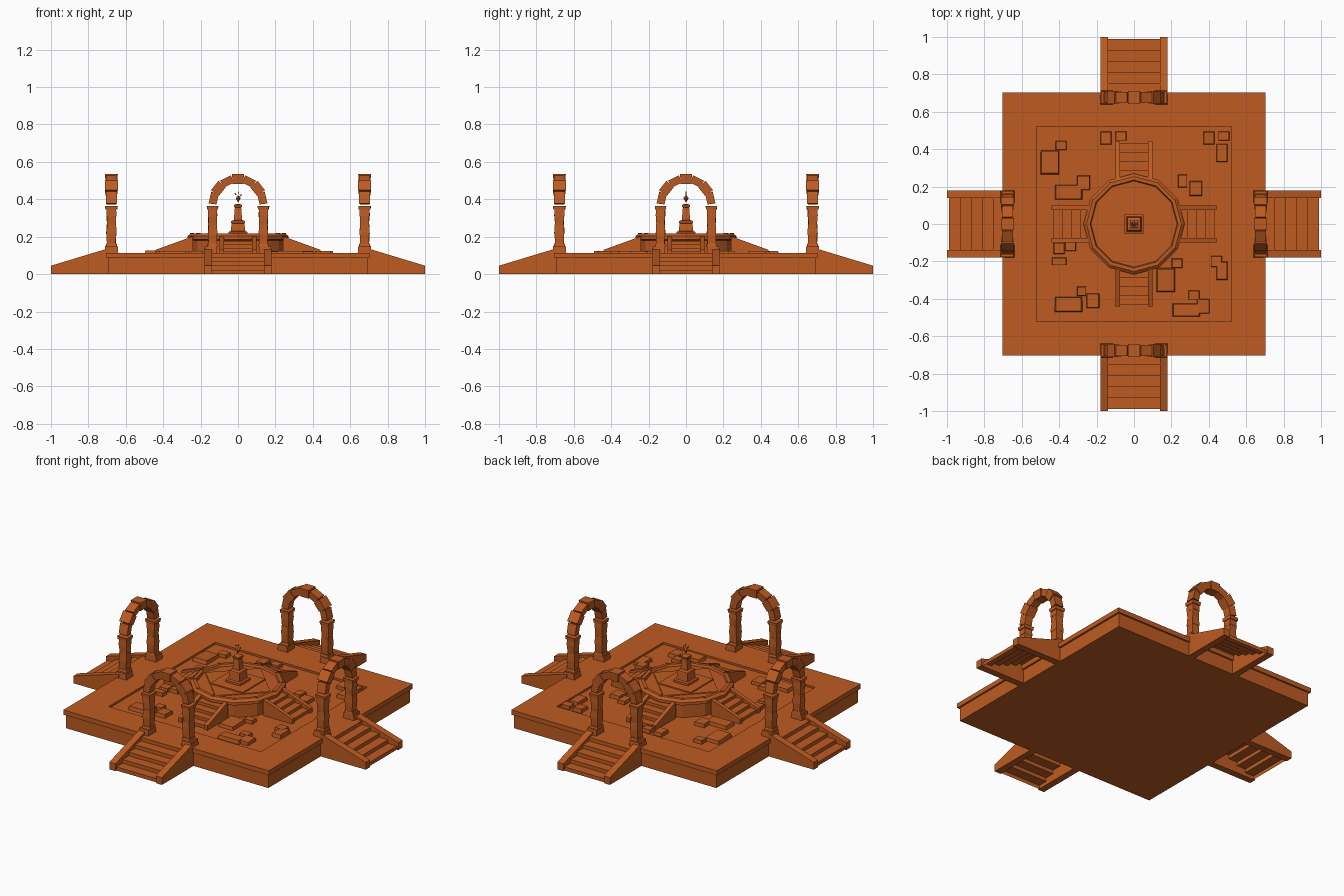
import bpy
import bmesh
import math
import random
from mathutils import Matrix, Vector

random.seed(4)
cube = bpy.data.objects.get("Cube")
if cube:
    bpy.data.objects.remove(cube, do_unlink=True)

stone = bpy.data.materials.new("warm sandstone")
COLOUR = (0.51, 0.105, 0.0155, 1)
stone.diffuse_color = COLOUR
stone.use_nodes = True
stone.node_tree.nodes["Principled BSDF"].inputs["Base Color"].default_value = COLOUR
stone.node_tree.nodes["Principled BSDF"].inputs["Roughness"].default_value = 0.9


def finish(name, bm, turn=0, fix_normals=True):
    if fix_normals:
        bmesh.ops.recalc_face_normals(bm, faces=bm.faces)
    bm.transform(Matrix.Rotation(turn, 4, 'Z'))
    mesh = bpy.data.meshes.new(name)
    bm.to_mesh(mesh)
    bm.free()
    mesh.materials.append(stone)
    obj = bpy.data.objects.new(name, mesh)
    bpy.context.collection.objects.link(obj)
    return obj


def block(bm, centre, size, taper=1.0, rotation=None):
    """Box whose top is scaled by taper."""
    verts = bmesh.ops.create_cube(bm, size=1)["verts"]
    for v in verts:
        scale = taper if v.co.z > 0 else 1
        v.co = Vector((v.co.x * size[0] * scale, v.co.y * size[1] * scale, v.co.z * size[2]))
        if rotation:
            v.co = rotation @ v.co
        v.co += Vector(centre)


def prism(bm, profile, y0, y1):
    """Extrude an x-z outline across y."""
    a, b = ([bm.verts.new((x, y, z)) for x, z in profile] for y in (y0, y1))
    bm.faces.new(a)
    bm.faces.new(b[::-1])
    for i in range(len(a)):
        j = (i + 1) % len(a)
        bm.faces.new((a[i], b[i], b[j], a[j]))


def lathe(bm, profile, sides, start=0.0):
    """Faceted solid of revolution with closed ends."""
    rings = []
    for r, z in profile:
        angles = [start + math.tau * i / sides for i in range(sides)]
        rings.append([bm.verts.new((r * math.cos(a), r * math.sin(a), z)) for a in angles])
    for low, high in zip(rings, rings[1:]):
        for i in range(sides):
            j = (i + 1) % sides
            bm.faces.new((low[i], low[j], high[j], high[i]))
    bm.faces.new(rings[0][::-1])
    bm.faces.new(rings[-1])


def square_tower(bm, profile):
    """Square lathe, given half widths."""
    lathe(bm, [(h * math.sqrt(2), z) for h, z in profile], 4, math.pi / 4)


def staircase(name, turn, inner, outer, half, rail, base, low, high, count):
    # sloping side walls
    bm = bmesh.new()
    outline = [(inner, base), (outer, base), (outer, low), (inner, high)]
    prism(bm, outline, half - rail, half)
    prism(bm, outline, rail - half, -half)
    finish(name + "_side_walls", bm, turn)
    # open-backed treads and risers
    bm = bmesh.new()
    top = high - 0.025
    run, rise = (outer - inner - 0.01) / count, (top - base) / count
    path = [(outer - 0.01, base)]
    for i in range(count):
        x, z = outer - 0.01 - i * run, base + (i + 1) * rise
        path += [(x, z), (x - run, z)]
    w = half - rail
    for (xa, za), (xb, zb) in zip(path, path[1:]):
        corners = [(xa, -w, za), (xa, w, za), (xb, w, zb), (xb, -w, zb)]
        bm.faces.new([bm.verts.new(c) for c in corners])
    finish(name + "_steps", bm, turn, fix_normals=False)


def archway(name, turn):
    plane, leg, spring = 0.677, 0.136, 0.375
    # two stacked stone legs: height, width, depth, taper
    courses = [(0.035, 0.066, 0.074, 0.92), (0.016, 0.054, 0.06, 0.9),
               (0.05, 0.045, 0.047, 1.08), (0.05, 0.05, 0.054, 0.9),
               (0.045, 0.044, 0.046, 1.1), (0.035, 0.05, 0.054, 0.95),
               (0.02, 0.056, 0.062, 1.08)]
    bm = bmesh.new()
    for side in (-1, 1):
        z = 0.114
        for i, (height, width, depth, taper) in enumerate(courses):
            spin = Matrix.Rotation(random.uniform(-0.05, 0.05) if i else 0, 3, 'Z')
            y = side * (leg + (0.009 if i == 0 else 0))
            block(bm, (plane, y, z + height / 2), (depth, width, height), taper, spin)
            z += height
    finish(name + "_pillars", bm, turn)
    # ring of wedge stones, every other one heavier
    bm = bmesh.new()
    count, radius = 7, 0.133
    for i in range(count):
        angle = math.pi * (i + 0.5) / count
        big = i % 2 == 1
        size = (0.06 if big else 0.05, 0.056, 0.052 if big else 0.042)
        centre = (plane, radius * math.cos(angle), spring + radius * math.sin(angle))
        block(bm, centre, size, 1.15, Matrix.Rotation(angle - math.pi / 2, 3, 'X'))
    finish(name + "_arch_stones", bm, turn)


# platform: base, overhanging slab and sunken court
bm = bmesh.new()
square_tower(bm, [(0.692, 0), (0.692, 0.085), (0.703, 0.085), (0.703, 0.114),
                  (0.52, 0.114), (0.52, 0.102)])
finish("platform", bm)

# stairs and archways on each side
for i, side in enumerate(("left", "back", "right", "front")):
    turn = i * math.pi / 2
    staircase(side + "_outer_stairs", turn, 0.69, 1.0, 0.18, 0.042, 0, 0.045, 0.139, 5)
    staircase(side + "_inner_stairs", turn, 0.24, 0.44, 0.1, 0.024, 0.102, 0.13, 0.203, 4)
    archway(side + "_gate", turn)

# twelve-sided dais with a raised rim
bm = bmesh.new()
lathe(bm, [(0.25, 0.1), (0.25, 0.18), (0.27, 0.186), (0.27, 0.203),
           (0.254, 0.216), (0.235, 0.216), (0.23, 0.202)], 12)
finish("dais", bm)

# joints between rim stones
bm = bmesh.new()
for i in range(12):
    spin = Matrix.Rotation(math.tau * i / 12, 3, 'Z')
    block(bm, spin @ Vector((0.245, 0, 0.214)), (0.022, 0.007, 0.01), 1, spin)
finish("rim_joints", bm)

# layered paving on the dais
bm = bmesh.new()
lathe(bm, [(0.225, 0.2), (0.222, 0.207)], 4)
square_tower(bm, [(0.112, 0.2), (0.11, 0.213)])
finish("dais_paving", bm)

# pedestal and tapering column
bm = bmesh.new()
square_tower(bm, [(0.05, 0.21), (0.05, 0.226), (0.039, 0.23), (0.034, 0.272),
                  (0.038, 0.274), (0.036, 0.284), (0.022, 0.29), (0.017, 0.355),
                  (0.022, 0.36), (0.022, 0.37), (0.012, 0.374)])
finish("pedestal", bm)

# floating crystal with shards
bm = bmesh.new()
lathe(bm, [(0.001, 0.385), (0.015, 0.405), (0.008, 0.416), (0.001, 0.42)], 5)
for x, z, s in ((-0.014, 0.428, 0.008), (0.004, 0.436, 0.007), (0.016, 0.422, 0.008)):
    block(bm, (x, 0, z), (s, s, s * 1.4), 0.4, Matrix.Rotation(x * 40, 3, 'Y'))
finish("crystal", bm)

# loose paving slabs in the court: x, y, width, depth
SLABS = [
    (-.45, .33, .1, .13), (-.39, .42, .06, .05), (-.15, .46, .06, .07),
    (-.07, .47, .06, .05), (-.35, .17, .15, .08), (-.27, .22, .07, .08),
    (.4, .46, .06, .07), (.48, .47, .06, .05), (.47, .38, .06, .1),
    (.26, .23, .05, .07), (.33, .19, .07, .08), (.47, -.25, .06, .1),
    (.44, -.2, .06, .06), (.17, -.3, .1, .13), (.23, -.21, .06, .05),
    (.32, -.38, .06, .05), (.37, -.44, .07, .08), (.28, -.46, .15, .07),
    (-.35, -.43, .15, .08), (-.22, -.41, .07, .08), (-.28, -.36, .05, .05),
    (-.4, -.2, .08, .04), (-.34, -.12, .06, .05), (-.4, -.13, .06, .06),
]
bm = bmesh.new()
for x, y, w, d in SLABS:
    tilt = Matrix.Rotation(random.uniform(-0.05, 0.05), 3, 'X')
    block(bm, (x, y, 0.11), (w, d, 0.026), 0.9, tilt)
finish("loose_slabs", bm)
